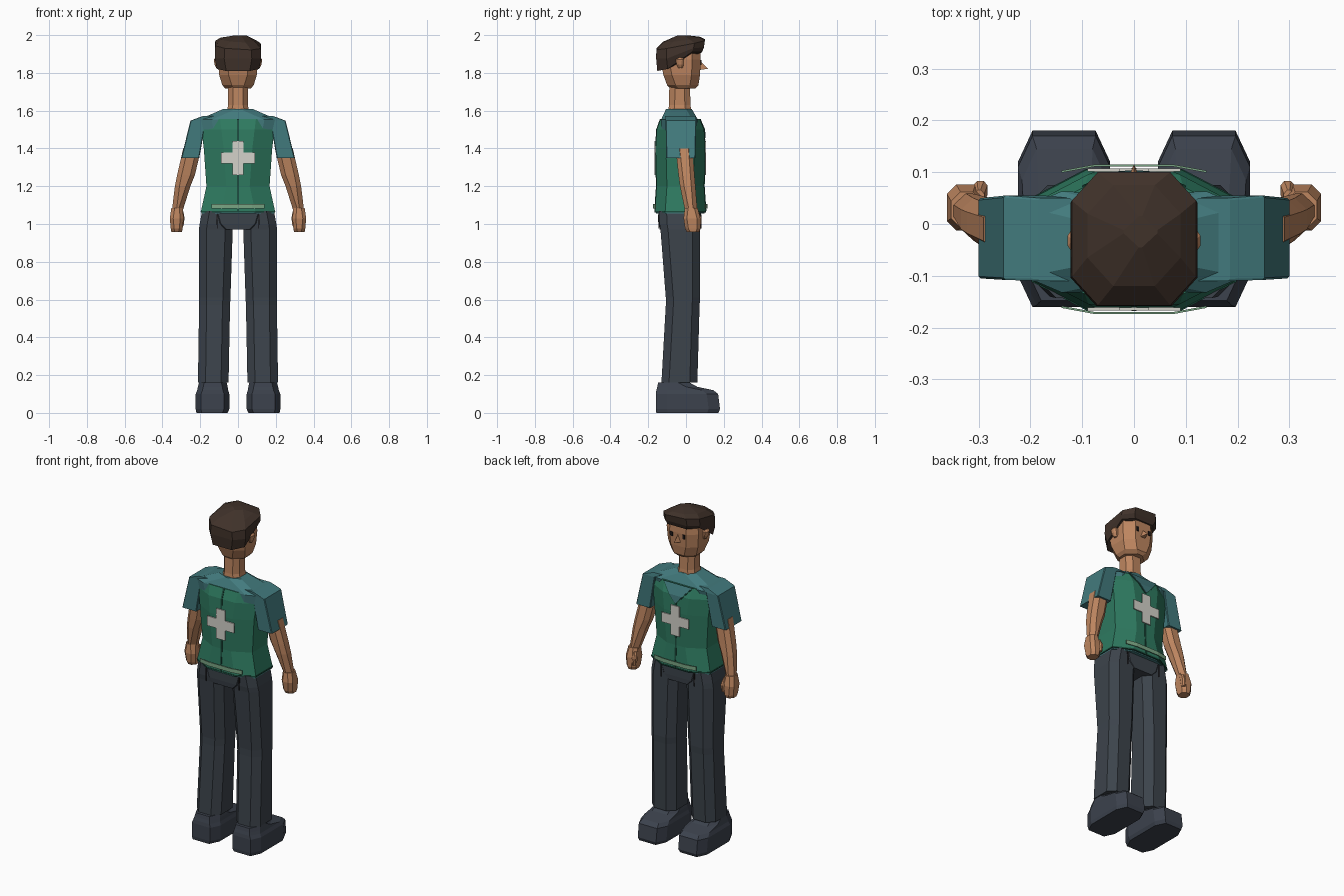
import bpy
import bmesh
import math

if "Cube" in bpy.data.objects:
    bpy.data.objects.remove(bpy.data.objects["Cube"])


def srgb(r, g, b):
    def lin(c):
        c /= 255
        return c / 12.92 if c <= 0.04045 else ((c + 0.055) / 1.055) ** 2.4
    return (lin(r), lin(g), lin(b), 1)


def material(name, *rgb):
    m = bpy.data.materials.new(name)
    m.diffuse_color = srgb(*rgb)
    m.use_nodes = True
    m.node_tree.nodes["Principled BSDF"].inputs["Base Color"].default_value = m.diffuse_color
    return m


SKIN = material("skin", 190, 134, 96)
HAIR = material("dark brown hair", 64, 50, 42)
SHIRT = material("teal shirt", 66, 122, 125)
VEST = material("green vest", 46, 122, 96)
TRIM = material("dark green trim", 28, 78, 62)
PALE = material("pale green band", 122, 165, 132)
WHITE = material("white cross", 212, 210, 202)
TROUSER = material("charcoal trousers", 60, 67, 75)
SHOE = material("slate shoes", 60, 66, 77)
EYE = material("eye black", 32, 26, 26)


def finish(name, bm, mat, mirror=False, thick=0):
    bmesh.ops.recalc_face_normals(bm, faces=bm.faces)
    me = bpy.data.meshes.new(name)
    bm.to_mesh(me)
    bm.free()
    me.materials.append(mat)
    ob = bpy.data.objects.new(name, me)
    bpy.context.collection.objects.link(ob)
    if thick:
        s = ob.modifiers.new("thickness", 'SOLIDIFY')
        s.thickness = thick
        s.offset = 0
    if mirror:
        ob.modifiers.new("mirror", 'MIRROR')
    return ob


def loft(name, mat, rings, cut, mirror=False, tilt=lambda i, x, y: 0):
    """Stack of corner-cut rectangles; each ring is (z, x0, x1, y0, y1)."""
    bm = bmesh.new()
    loops = []
    for i, (z, x0, x1, y0, y1) in enumerate(rings):
        a = min(cut[0], (x1 - x0) * 0.45)
        b = min(cut[1], (y1 - y0) * 0.45)
        pts = [(x0 + a, y0), (x1 - a, y0), (x1, y0 + b), (x1, y1 - b),
               (x1 - a, y1), (x0 + a, y1), (x0, y1 - b), (x0, y0 + b)]
        loops.append([bm.verts.new((x, y, z + tilt(i, x, y))) for x, y in pts])
    for lo, hi in zip(loops, loops[1:]):
        for k in range(8):
            n = (k + 1) % 8
            bm.faces.new((lo[k], lo[n], hi[n], hi[k]))
    bm.faces.new(loops[0][::-1])
    bm.faces.new(loops[-1])
    return finish(name, bm, mat, mirror)


def strip(name, mat, pairs, thick=0.004, mirror=False):
    """Thin bent plate from successive pairs of edge points."""
    bm = bmesh.new()
    rows = [[bm.verts.new(p) for p in pair] for pair in pairs]
    for (a, b), (c, d) in zip(rows, rows[1:]):
        bm.faces.new((a, b, d, c))
    return finish(name, bm, mat, mirror, thick)


def sym(z, hx, y0, y1):
    return (z, -hx, hx, y0, y1)


# Shoes and trousers
loft("shoe", SHOE, [(0, .055, .22, -.157, .172), (.02, .046, .224, -.16, .18),
                    (.1, .046, .224, -.16, .17), (.12, .052, .216, -.157, .145),
                    (.138, .055, .212, -.152, .06), (.16, .06, .207, -.148, .02)],
     (.028, .06), True)
loft("trouser_leg", TROUSER, [(.16, .05, .212, -.13, .06), (.57, .042, .206, -.107, .072),
                              (.61, .04, .206, -.107, .075), (.97, .028, .207, -.135, .075),
                              (1.0, .02, .203, -.14, .075), (1.07, .005, .19, -.143, .075)],
     (.04, .04), True)
loft("pelvis", TROUSER, [sym(.97, .11, -.14, .077), sym(1.0, .14, -.144, .079),
                         sym(1.07, .16, -.146, .079)], (.05, .04))

# Back and front pocket slits
for y, label in ((-.147, "back"), (.08, "front")):
    strip("pocket_slit_" + label, EYE, [((.108, y, 1.05), (.114, y, 1.05)),
                                        ((.108, y, .975), (.112, y, .975))], .004, True)

# Shirt: hem, shoulder yoke and sleeves
loft("shirt_hem", SHIRT, [sym(1.055, .193, -.16, .098), sym(1.075, .19, -.16, .098)], (.11, .05))
loft("shirt_yoke", SHIRT, [sym(1.5, .2, -.13, .055), sym(1.552, .21, -.132, .063),
                           sym(1.61, .075, -.105, .03)], (.07, .03))
loft("sleeve", SHIRT, [(1.35, .205, .3, -.105, .05), (1.547, .17, .252, -.108, .055),
                       (1.572, .12, .185, -.11, .05)], (.004, .004), True)

# Vest: body, darker bottom edge, centre seams, neckline
VR = [(1.068, .196, -.165, .105), (1.2, .167, -.156, .096), (1.4, .181, -.161, .101),
      (1.5, .193, -.155, .096), (1.556, .2, -.135, .072)]
loft("vest", VEST, [sym(*r) for r in VR], (.105, .055))
loft("vest_edge", TRIM, [sym(1.062, .197, -.166, .106), sym(1.07, .1975, -.1665, .1065)], (.105, .055))
strip("back_seam", TRIM, [((-.005, y0 - .001, z), (.005, y0 - .001, z)) for z, h, y0, y1 in VR])
strip("front_zip", TRIM, [((-.005, r[3] + .001, r[0]), (.005, r[3] + .001, r[0])) for r in VR[:4]])


def neckline(name, mat, g, off):
    strip(name, mat, [((-.002, .099 + off, 1.455 - g), (.002, .099 + off, 1.455 - g)),
                      ((-.042 - g, .096 + off, 1.5), (.042 + g, .096 + off, 1.5)),
                      ((-.092 - g, .072 + off, 1.557), (.092 + g, .072 + off, 1.557))])


neckline("neck_trim", TRIM, .007, .001)
neckline("neck_opening", SHIRT, 0, .003)

# Crosses and reflective hem bands on both sides
for label, cy, by, s in (("front", .104, .113, 1), ("back", -.164, -.172, -1)):
    bm = bmesh.new()
    w, l = .029, .09
    outline = [(-w, -l), (w, -l), (w, -w), (l, -w), (l, w), (w, w),
               (w, l), (-w, l), (-w, w), (-l, w), (-l, -w), (-w, -w)]
    bm.faces.new([bm.verts.new((x, cy, 1.35 + z)) for x, z in outline])
    finish("cross_" + label, bm, WHITE, thick=.006)
    strip("hem_band_" + label, PALE,
          [((x, by - s * d, 1.083), (x, by - s * d, 1.107))
           for x, d in ((-.14, .012), (-.075, 0), (.075, 0), (.14, .012))])

# Arms, hands and thumbs
loft("arm", SKIN, [(1.07, .293, .35, -.005, .06), (1.2, .252, .334, -.032, .05),
                   (1.26, .228, .322, -.04, .045), (1.4, .195, .29, -.055, .035)], (.024, .022), True)
loft("hand", SKIN, [(.957, .297, .353, .005, .07), (.975, .293, .356, -.005, .076),
                    (1.03, .288, .361, -.013, .076), (1.085, .293, .353, -.007, .062)],
     (.018, .018), True)
loft("thumb", SKIN, [(.99, .288, .308, .052, .08), (1.03, .283, .31, .048, .083),
                     (1.065, .289, .308, .035, .066)], (.007, .008), True)

# Neck and head
loft("neck", SKIN, [sym(1.58, .062, -.096, .03), sym(1.63, .052, -.09, .024),
                    sym(1.75, .053, -.088, .02)], (.025, .03))
loft("head", SKIN, [sym(1.718, .068, -.085, .05), sym(1.735, .083, -.1, .066),
                    sym(1.79, .1, -.12, .074), sym(1.87, .106, -.135, .078),
                    sym(1.94, .1, -.13, .074)], (.05, .045))
loft("ear", SKIN, [(1.825, .095, .115, -.04, -.018), (1.845, .095, .124, -.05, -.012),
                   (1.87, .095, .128, -.054, -.01), (1.882, .095, .12, -.045, -.018)],
     (.008, .012), True)

# Nose wedge
bm = bmesh.new()
tip = bm.verts.new((0, .116, 1.822))
base = [bm.verts.new(p) for p in ((0, .072, 1.865), (-.018, .07, 1.815), (.018, .07, 1.815))]
for a, b in ((0, 1), (1, 2), (2, 0)):
    bm.faces.new((tip, base[a], base[b]))
bm.faces.new(base)
finish("nose", bm, SKIN)

# Eyes
strip("eye", EYE, [((.034, .079, 1.842), (.048, .079, 1.842)),
                   ((.034, .08, 1.868), (.048, .08, 1.868))], .005, True)


# Hair: lower rim rises from nape to fringe, crown tilts slightly
def hair_tilt(i, x, y):
    rim = (0.1 * max(0, min(1, (y + .11) / .12)), .06 * max(0, min(1, (y + .1) / .15)))
    if i < 2:
        return rim[i]
    return (y + .03) * (.19, .13, 0)[i - 2] - (0 if i == 4 else x * .06)


loft("hair", HAIR, [sym(1.81, .112, -.152, .085), sym(1.875, .123, -.158, .095),
                    sym(1.95, .12, -.157, .1), sym(1.975, .09, -.12, .075),
                    (1.998, -.02, .045, -.045, .015)], (.05, .055), tilt=hair_tilt)
